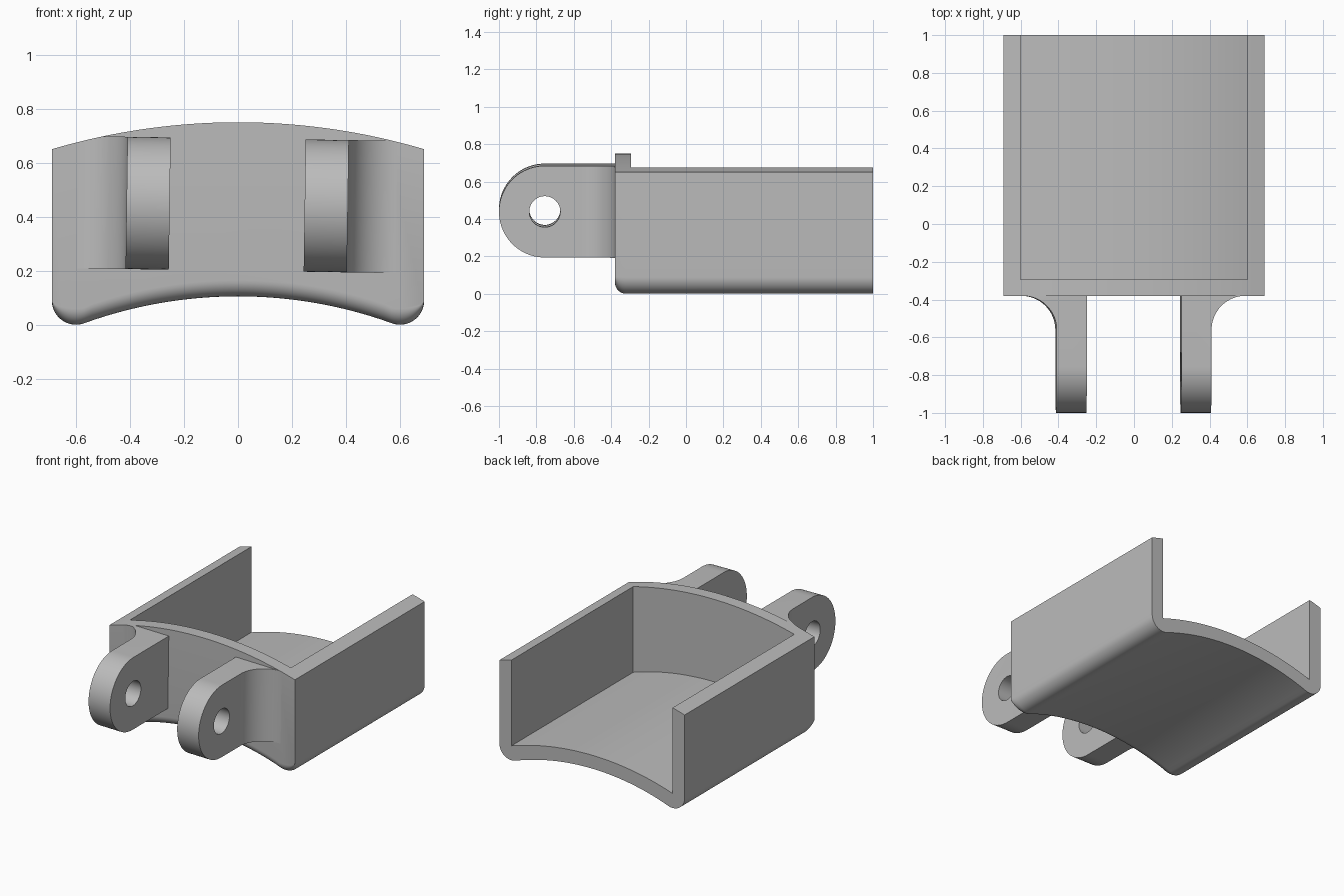
import bpy, bmesh
from math import sin, cos, pi, radians, sqrt
from mathutils import Matrix

cube = bpy.data.objects.get("Cube")
if cube:
    bpy.data.objects.remove(cube, do_unlink=True)

grey = bpy.data.materials.new("plain grey")
grey.use_nodes = True
grey.diffuse_color = (0.5, 0.5, 0.5, 1)
grey.node_tree.nodes["Principled BSDF"].inputs["Base Color"].default_value = (0.5, 0.5, 0.5, 1)

HALF, WALL, FRONT, BACK = 0.69, 0.09, -0.38, 1.0


def loft(name, sections, helper=False):
    """Solid skinned through rings of equal point count."""
    bm = bmesh.new()
    rings = [[bm.verts.new(p) for p in s] for s in sections]
    n = len(rings[0])
    for a, b in zip(rings, rings[1:]):
        for i in range(n):
            j = (i + 1) % n
            bm.faces.new((a[i], a[j], b[j], b[i]))
    bm.faces.new(rings[0])
    bm.faces.new(rings[-1])
    bmesh.ops.recalc_face_normals(bm, faces=bm.faces)
    mesh = bpy.data.meshes.new(name)
    bm.to_mesh(mesh)
    bm.free()
    mesh.materials.append(grey)
    ob = bpy.data.objects.new(name, mesh)
    bpy.context.collection.objects.link(ob)
    ob.hide_render = helper
    return ob


def cut(ob, tool, operation):
    """Apply a boolean, then drop the tool."""
    mod = ob.modifiers.new(operation.title(), "BOOLEAN")
    mod.operation, mod.solver, mod.object = operation, "EXACT", tool
    bpy.ops.object.select_all(action="DESELECT")
    bpy.context.view_layer.objects.active = ob
    ob.select_set(True)
    bpy.ops.object.modifier_apply(modifier=mod.name)
    bpy.data.objects.remove(tool, do_unlink=True)


def smooth(ob):
    bpy.ops.object.select_all(action="DESELECT")
    bpy.context.view_layer.objects.active = ob
    ob.select_set(True)
    bpy.ops.object.shade_smooth_by_angle(angle=radians(30))


def bow(x, crown, radius):
    """Height of a shallow arch at x."""
    return crown - radius + sqrt(radius * radius - x * x)


def span(a, b, n):
    return [a + (b - a) * i / n for i in range(n + 1)]


def arched_top(width):
    return [(x, bow(x, 0.75, 2.43)) for x in span(-width, width, 40)]


def body_section(y, lift):
    """Arched outline with rounded lower corners, underside raised by lift."""
    corner = [(0.6 + 0.09 * cos(a), 0.09 + 0.09 * sin(a) - min(sin(a), 0) * lift)
              for a in span(0, -radians(110), 14)]
    under = [(x, bow(x, 0.105, 1.68) + lift) for x in span(0.569, -0.569, 40)][1:-1]
    left = [(-x, z) for x, z in reversed(corner)]
    return [(x, y, z) for x, z in arched_top(HALF) + corner + under + left]


# Tray body: rounded lower front edge, hollow open at the back and top
r = 0.06
sections = [body_section(FRONT + r * (1 - sin(a)), r * (1 - cos(a))) for a in span(pi / 2, 0, 8)]
body = loft("tray_body", sections + [body_section(BACK, 0)])
inner = HALF - WALL
floor = [(x, bow(x, 0.195, 1.9)) for x in span(-inner, inner, 40)] + [(inner, 1.2), (-inner, 1.2)]
hollow = loft("hollow_cutter", [[(x, y, z) for x, z in floor] for y in (-0.295, 1.2)], True)
cut(body, hollow, "DIFFERENCE")
smooth(body)

# Hinge lugs: flared plan shape trimmed to a round-nosed side shape with a pin hole
PIN_Y, PIN_Z, NOSE = -0.755, 0.445, 0.245
for side, name in ((1, "left_hinge_lug"), (-1, "right_hinge_lug")):
    flare = [(0.59 - 0.18 * cos(a), -0.56 + 0.18 * sin(a)) for a in span(0, pi / 2, 16)]
    plan = [(0.25, -0.37), (0.25, -1.1), (0.41, -1.1)] + flare + [(0.59, -0.37)]
    lug = loft(name, [[(side * x, y, z) for x, y in plan] for z in (0, 0.9)])
    nose = [(PIN_Y - NOSE * sin(a), PIN_Z + NOSE * cos(a)) for a in span(0, pi, 40)]
    shape = nose + [(-0.3, PIN_Z - NOSE), (-0.3, PIN_Z + NOSE)]
    cut(lug, loft("nose_trim", [[(side * x, y, z) for y, z in shape] for x in (0.1, 0.8)], True),
        "INTERSECT")
    hole = [(PIN_Y + 0.083 * cos(a), PIN_Z + 0.083 * sin(a)) for a in span(0, 2 * pi, 40)[:-1]]
    cut(lug, loft("pin_hole", [[(side * x, y, z) for y, z in hole] for x in (0.1, 0.8)], True),
        "DIFFERENCE")
    # Slight cant of the hinge, then trim under the arched top line
    pivot = Matrix.Translation((-0.003, 0, PIN_Z))
    lug.data.transform(pivot @ Matrix.Rotation(0.015, 4, "Y") @ Matrix.Translation((0, 0, -PIN_Z)))
    arch = arched_top(HALF) + [(HALF, 0), (-HALF, 0)]
    cut(lug, loft("arch_trim", [[(x, y, z) for x, z in arch] for y in (-1.2, 0)], True), "INTERSECT")
    smooth(lug)
